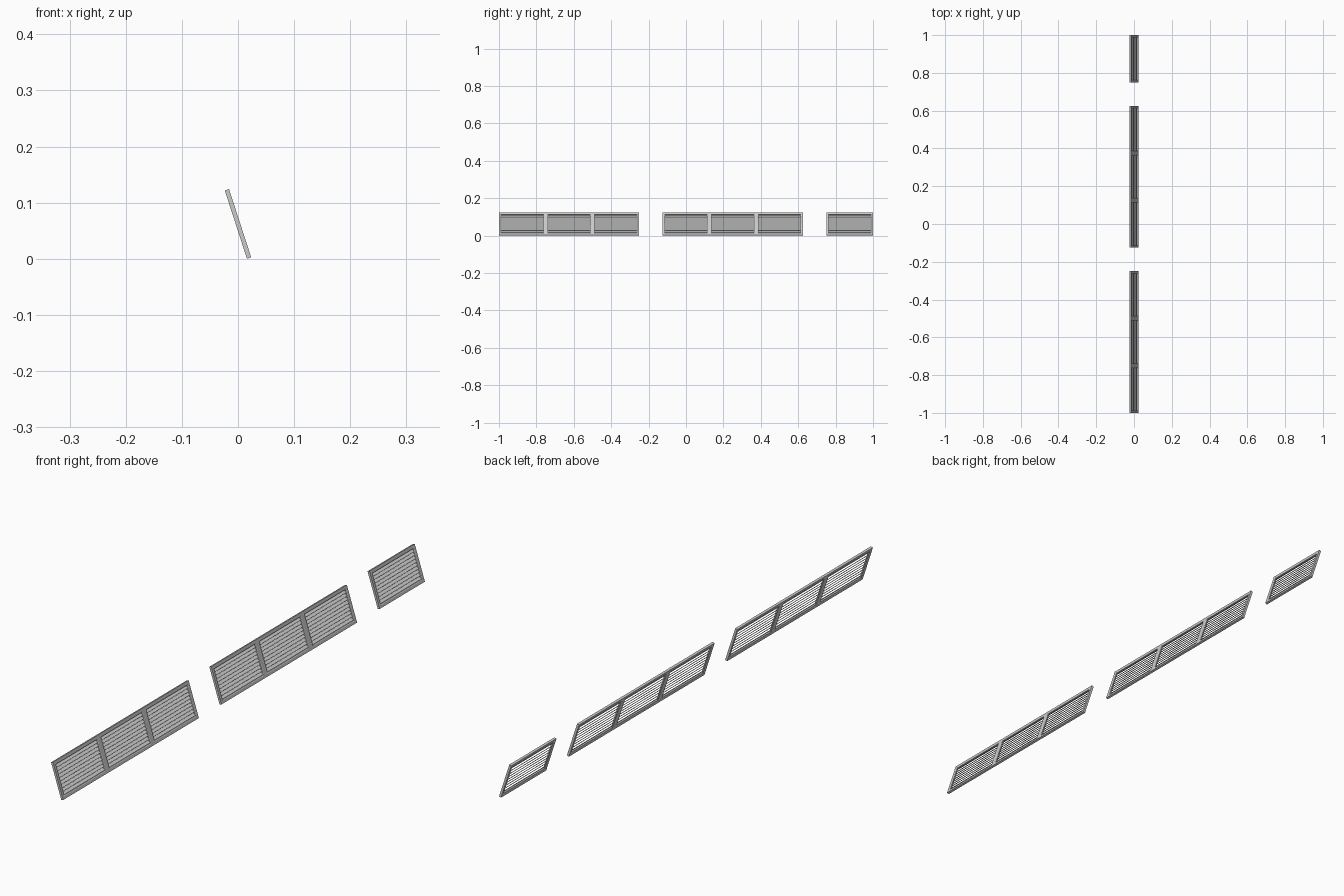
import bpy, bmesh, math
from mathutils import Matrix

if "Cube" in bpy.data.objects:
    bpy.data.objects.remove(bpy.data.objects["Cube"])

TILT = math.radians(18)      # lean of the whole panel
W, L, T = 0.25, 0.128, 0.008  # panel width (y), length (z), thickness (x)
RIM = 0.012
SLATS = 9
SLAT_ANGLE = math.radians(50)


def make_mesh(name, bm):
    bmesh.ops.recalc_face_normals(bm, faces=bm.faces)
    me = bpy.data.meshes.new(name)
    bm.to_mesh(me)
    bm.free()
    return me


def frame_mesh():
    # mitred rectangular ring, slightly chamfered towards the opening
    bm = bmesh.new()
    # cross-section: (inset from outer edge, x)
    section = [(0, -T / 2), (0, T / 2), (RIM * 0.75, T / 2),
               (RIM, T / 2 - 0.0015), (RIM, -T / 2 + 0.0015), (RIM * 0.75, -T / 2)]
    rings = []
    for sy, sz in ((-1, -1), (1, -1), (1, 1), (-1, 1)):
        rings.append([bm.verts.new((x, sy * (W / 2 - i), sz * (L / 2 - i)))
                      for i, x in section])
    n = len(section)
    for k in range(4):
        a, b = rings[k], rings[(k + 1) % 4]
        for j in range(n):
            bm.faces.new((a[j], a[(j + 1) % n], b[(j + 1) % n], b[j]))
    return make_mesh("louver_frame", bm)


def slat_mesh():
    # sloping blades spanning the opening, outer edge lower
    bm = bmesh.new()
    pitch = (L - 2 * RIM) / SLATS
    depth = (T - 0.001) / math.cos(SLAT_ANGLE)
    for i in range(SLATS):
        z = -L / 2 + RIM + pitch * (i + 0.5)
        m = (Matrix.Translation((0, 0, z))
             @ Matrix.Rotation(SLAT_ANGLE, 4, 'Y')
             @ Matrix.Diagonal((depth, W - 2 * RIM + 0.002, 0.001, 1)))
        bmesh.ops.create_cube(bm, size=1, matrix=m)
    return make_mesh("louver_slats", bm)


frame, slats = frame_mesh(), slat_mesh()
height = L * math.cos(TILT) + T * math.sin(TILT)

# two runs of three panels and one single panel
for n, start in enumerate((-1, -0.75, -0.5, -0.125, 0.125, 0.375, 0.75), 1):
    for me in (frame, slats):
        ob = bpy.data.objects.new(f"{me.name}_{n}", me)
        ob.location = (0, start + W / 2, height / 2)
        ob.rotation_euler = (0, -TILT, 0)
        bpy.context.collection.objects.link(ob)
